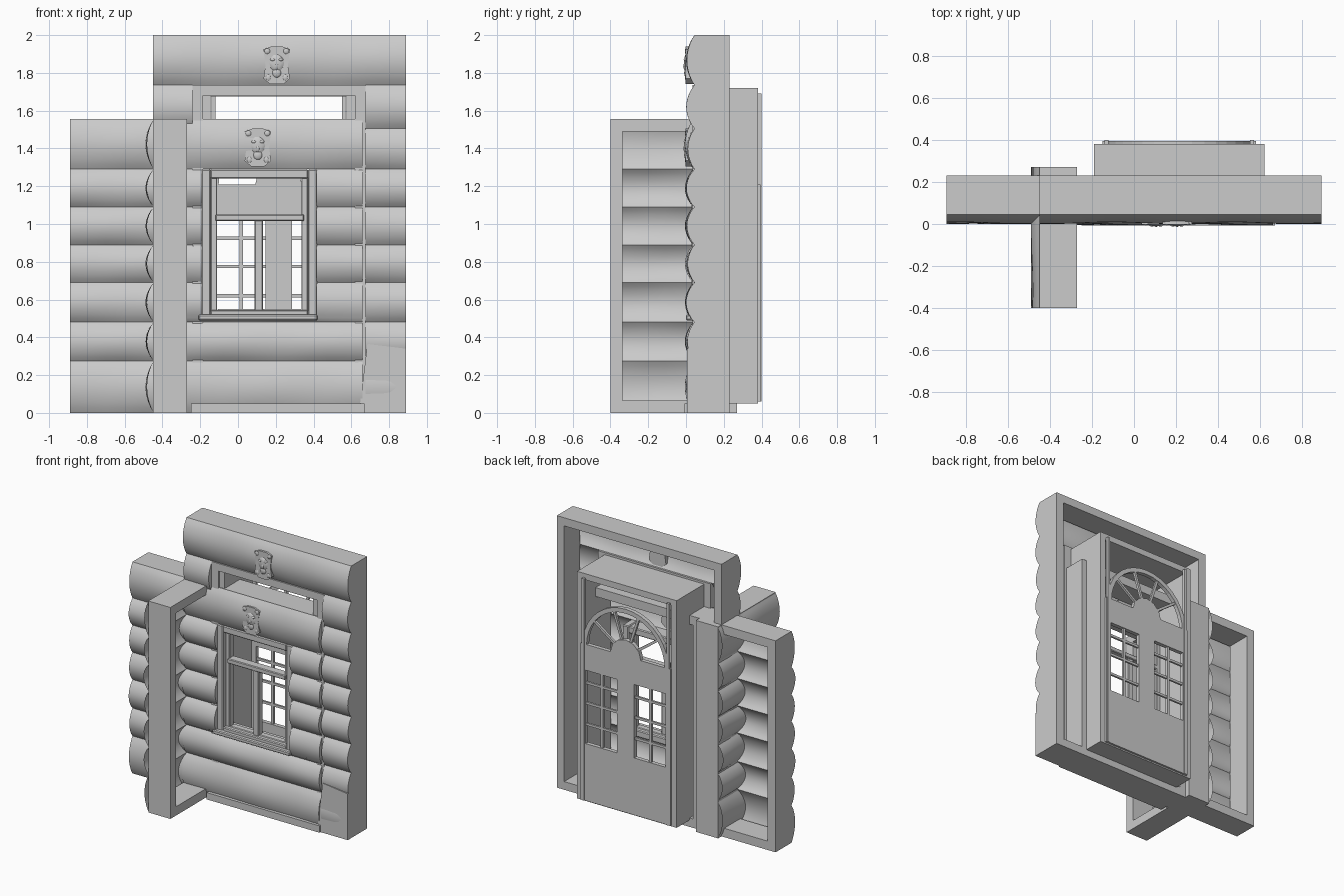
import bpy, bmesh
from math import sin, cos, pi, radians
from mathutils import Matrix, Vector

if "Cube" in bpy.data.objects:
    bpy.data.objects.remove(bpy.data.objects["Cube"])

LOW = [0, .275, .48, .69, .89, 1.09, 1.29, 1.555]
TALL = LOW[:-1] + [1.505, 1.735, 2.0]
RIM_Y, BACK_Y = .045, .23
SIDE = Matrix.Translation((-.49, 0, 0)) @ Matrix.Rotation(-pi / 2, 4, 'Z')


def finish(name, bm, mat=None, smooth=False):
    bmesh.ops.recalc_face_normals(bm, faces=bm.faces)
    me = bpy.data.meshes.new(name)
    bm.to_mesh(me)
    bm.free()
    ob = bpy.data.objects.new(name, me)
    bpy.context.collection.objects.link(ob)
    if mat:
        me.transform(mat)
    if smooth:
        bpy.ops.object.select_all(action='DESELECT')
        ob.select_set(True)
        bpy.context.view_layer.objects.active = ob
        bpy.ops.object.shade_smooth_by_angle(angle=radians(35))
    return ob


def add_box(bm, x0, x1, y0, y1, z0, z1):
    m = Matrix.Translation(((x0 + x1) / 2, (y0 + y1) / 2, (z0 + z1) / 2)) @ \
        Matrix.Diagonal((x1 - x0, y1 - y0, z1 - z0, 1))
    bmesh.ops.create_cube(bm, size=1, matrix=m)


def boxes(name, items, mat=None, bevel=0):
    bm = bmesh.new()
    for b in items:
        add_box(bm, *b)
    if bevel:
        bmesh.ops.bevel(bm, geom=bm.edges[:], offset=bevel, segments=1, affect='EDGES')
    return finish(name, bm, mat)


def ring(x0, x1, y0, y1, z0, z1, t):
    return [(x0, x0 + t, y0, y1, z0, z1), (x1 - t, x1, y0, y1, z0, z1),
            (x0 + t, x1 - t, y0, y1, z0, z0 + t), (x0 + t, x1 - t, y0, y1, z1 - t, z1)]


def add_prism(bm, pts, y0, y1):
    a = [bm.verts.new((x, y0, z)) for x, z in pts]
    b = [bm.verts.new((x, y1, z)) for x, z in pts]
    n = len(pts)
    bm.faces.new(a)
    bm.faces.new(b[::-1])
    for i in range(n):
        bm.faces.new((a[i], b[i], b[(i + 1) % n], a[(i + 1) % n]))


def logs(name, patches, seams, mat=None, dy=0):
    """Thin log siding; each patch is x0, x1, z0, z1, end caps (e.g. 'LR')."""
    bm = bmesh.new()
    for x0, x1, z0, z1, caps in patches:
        nx = max(2, int((x1 - x0) / .09))
        for k, (a, b) in enumerate(zip(seams, seams[1:])):
            lo, hi = max(a, z0), min(b, z1)
            if hi - lo < .005:
                continue
            cols = []
            for i in range(nx + 1):
                x = x0 + (x1 - x0) * i / nx
                col = []
                for j in range(11):
                    z = lo + (hi - lo) * j / 10
                    s = max(0, sin(pi * (z - a) / (b - a)))
                    wob = .9 + .1 * sin(11 * x + 2.3 * k)
                    col.append(bm.verts.new((x, RIM_Y + dy - .045 * wob * s ** .8, z)))
                cols.append(col)
            for p, q in zip(cols, cols[1:]):
                for j in range(10):
                    bm.faces.new((p[j], q[j], q[j + 1], p[j + 1]))
            for side, col in (('L', cols[0]), ('R', cols[-1])):
                if side in caps:
                    back = [bm.verts.new((v.co.x, RIM_Y + .015, v.co.z)) for v in col]
                    front = [bm.verts.new(v.co) for v in col]
                    for j in range(10):
                        bm.faces.new((front[j], back[j], back[j + 1], front[j + 1]))
    return finish(name, bm, mat, True)


def ornament(name, x, z):
    # carved plaque with a raised head and corner curls
    bm = bmesh.new()
    w, h = .07, .1
    add_prism(bm, [(x - w, z - h * .7), (x - w * .5, z - h), (x + w * .5, z - h), (x + w, z - h * .7),
                   (x + w * .85, z), (x + w, z + h * .85), (x + w * .4, z + h), (x - w * .4, z + h),
                   (x - w, z + h * .85), (x - w * .85, z)], -.002, .04)
    lumps = [(0, .012, .042, .05, .018), (0, -.04, .026, .028, .016), (0, -.005, .012, .025, .022)]
    for s in (-1, 1):
        lumps += [(s * .05, .075, .018, .018, .012), (s * .045, -.065, .016, .02, .011),
                  (s * .02, .03, .016, .01, .02)]
    for dx, dz, rx, rz, ry in lumps:
        bmesh.ops.create_icosphere(bm, subdivisions=2, radius=1,
                                   matrix=Matrix.Translation((x + dx, .003, z + dz)) @
                                   Matrix.Diagonal((rx, ry * .8, rz, 1)))
    finish(name, bm, None, True)


# plain wall and the same wall turned sideways
boxes("plain_wall_rim", ring(-.89, -.22, RIM_Y, BACK_Y, 0, 1.555, .065))
logs("plain_wall_logs", [(-.89, -.22, 0, 1.555, 'L')], LOW)
boxes("side_wall_rim", ring(-.27, .40, .04, .22, 0, 1.555, .065), SIDE)
logs("side_wall_logs", [(-.27, .40, 0, 1.555, '')], LOW, SIDE)

# window wall: siding around the window opening
boxes("window_wall_rim", ring(-.45, .66, RIM_Y, BACK_Y, 0, 1.555, .065))
logs("window_wall_logs", [(-.45, .66, 0, .5, 'R'), (-.45, .66, 1.29, 1.555, 'R'),
                          (-.45, -.19, .5, 1.29, 'R'), (.415, .66, .5, 1.29, 'LR')], LOW, dy=-.006)
boxes("window_casing", ring(-.195, .42, .03, .14, .495, 1.29, .05), bevel=.006)
boxes("window_sash", ring(-.145, .37, .06, .11, .515, 1.275, .035) +
      [(-.12, .35, .045, .11, 1.015, 1.05), (.088, .132, .05, .10, .53, 1.02)], bevel=.005)
boxes("window_sill", [(-.21, .42, .0, .13, .49, .52)], bevel=.006)
boxes("threshold", [(-.25, .67, -.008, BACK_Y, 0, .05)])
ornament("window_ornament", .105, 1.405)

# tall door wall
boxes("door_wall_rim", ring(-.45, .89, RIM_Y, BACK_Y, 0, 2.0, .06))
logs("door_wall_logs", [(-.45, .89, 1.735, 2.0, 'LR'), (-.45, -.24, 0, 1.735, 'LR'),
                        (.675, .89, 0, 1.735, 'LR')], TALL)
bm = bmesh.new()
add_prism(bm, [(.64, 0), (.89, 0), (.89, .34), (.685, .365)], .004, .05)
finish("corner_plinth", bm)
ornament("door_ornament", .205, 1.84)

# deep door casing projecting from the back
boxes("door_casing", ring(-.19, .62, .05, .38, .05, 1.72, .045))
boxes("door_trim", ring(-.24, .675, .035, .06, .03, 1.735, .055))

# door leaf with two glazed openings
CX, Y0, Y1 = .215, .365, .395
leaf = [(-.15, .58, Y0, Y1, .06, .48), (-.15, .58, Y0, Y1, 1.02, 1.21),
        (CX - .07, CX + .07, Y0, Y1, .48, 1.02)]
bars = []
for s in (-1, 1):
    a, b = sorted((CX + s * .325, CX + s * .365))
    leaf.append((a, b, Y0, Y1, .48, 1.02))
    a, b = sorted((CX + s * .07, CX + s * .325))
    m = (a + b) / 2
    bars.append((m - .009, m + .009, .372, .39, .48, 1.02))
    for z in (.62, .775, .925):
        bars.append((a, b, .374, .388, z - .009, z + .009))
boxes("door_leaf", leaf)
boxes("door_glazing_bars", bars)
boxes("door_edge_strips", [(-.14, -.12, .38, .40, .06, 1.69), (.55, .57, .38, .40, .06, 1.69)])

# fanlight: arch, hub and spokes
CZ = 1.205


def polar(r, a):
    return (CX + r * cos(a), CZ + r * sin(a))


bm = bmesh.new()
N = 18
outer = [polar(.35, pi * i / N) for i in range(N + 1)]
inner = [polar(.318, pi * i / N) for i in range(N + 1)]
for i in range(N):
    add_prism(bm, [outer[i], outer[i + 1], inner[i + 1], inner[i]], Y0, Y1)
add_prism(bm, [polar(.125, pi * i / 6) for i in range(7)], Y0, Y1)
for k in range(1, 5):
    a = pi * k / 5
    side = Vector((-sin(a), cos(a))) * .009
    p, q = Vector(polar(.11, a)), Vector(polar(.33, a))
    add_prism(bm, [p - side, q - side, q + side, p + side], .372, .39)
finish("fanlight", bm)
